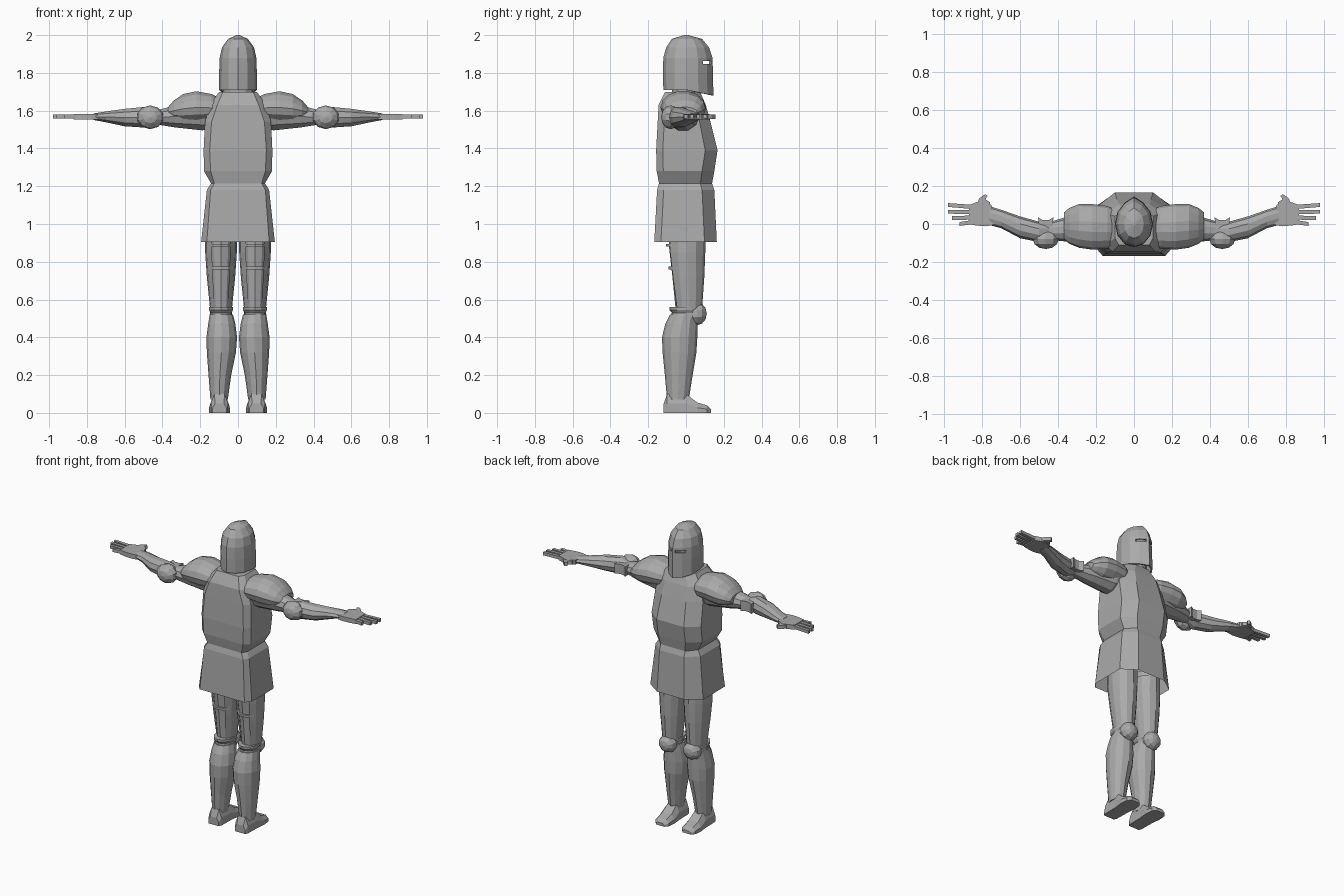
import bpy, bmesh, math
from mathutils import Vector

steel = bpy.data.materials.new("steel_grey")
steel.diffuse_color = (0.4, 0.4, 0.4, 1)


def make(name, verts, faces, mirror=False):
    me = bpy.data.meshes.new(name)
    me.from_pydata([tuple(v) for v in verts], [], faces)
    bm = bmesh.new()
    bm.from_mesh(me)
    bmesh.ops.recalc_face_normals(bm, faces=bm.faces)
    bm.to_mesh(me)
    bm.free()
    me.materials.append(steel)
    ob = bpy.data.objects.new(name, me)
    bpy.context.collection.objects.link(ob)
    if mirror:
        ob.modifiers.new("mirror", 'MIRROR').use_mirror_merge = False
    return ob


def loft(name, rings, mirror=False, caps=(True, True), closed=True):
    n = len(rings[0])
    verts = [p for r in rings for p in r]
    faces = []
    for i in range(len(rings) - 1):
        for j in range(n if closed else n - 1):
            k = (j + 1) % n
            faces.append((i*n + j, i*n + k, (i+1)*n + k, (i+1)*n + j))
    if caps[0]:
        faces.append(tuple(range(n)))
    if caps[1]:
        faces.append(tuple(range(len(verts) - n, len(verts))))
    return make(name, verts, faces, mirror)


def arc(n, a0=0.0, a1=360.0, closed=True):
    d = n if closed else n - 1
    return [math.radians(a0 + (a1 - a0) * i / d) for i in range(n)]


def leg_ring(z, xc, y0, y1, rx, angles):
    return [(xc + rx*math.cos(a), (y0+y1)/2 + (y1-y0)/2*math.sin(a), z) for a in angles]


def arm_ring(x, y0, y1, z0, z1, n=10):
    return [(x, (y0+y1)/2 + (y1-y0)/2*math.cos(a), (z0+z1)/2 + (z1-z0)/2*math.sin(a))
            for a in arc(n)]


def legs(name, rows, angles, **kw):
    return loft(name, [leg_ring(*r, angles) for r in rows], mirror=True, **kw)


def arms(name, rows, n=10):
    return loft(name, [arm_ring(*r, n) for r in rows], mirror=True)


def prism(name, pts, z0, z1):
    return loft(name, [[(x, y, z) for x, y in pts] for z in (z0, z1)], mirror=True)


def dome(name, centre, scale, flip=0):
    bm = bmesh.new()
    bmesh.ops.create_uvsphere(bm, u_segments=10, v_segments=6, radius=1)
    for v in bm.verts:   # pole axis turned to y
        x, y, z = v.co
        v.co = Vector(centre) + Vector((x*scale[0], z*scale[1], y*scale[2]))
    bmesh.ops.recalc_face_normals(bm, faces=bm.faces)
    ob = make(name, [], [], True)
    bm.to_mesh(ob.data)
    bm.free()


# coat and skirt: chamfered sections (z, half width, back, front, front flat, back flat)
def coat_ring(z, w, b, f, pf, pb):
    cf, cb = min(0.065, f*0.45), 0.035
    half = [(pf, f), (w, f - cf), (w, 0), (w, b + cb), (pb, b)]
    return [(x, y, z) for x, y in half] + [(-x, y, z) for x, y in reversed(half)]


loft("coat", [coat_ring(*r) for r in (
    (0.905, 0.195, -0.168, 0.163, 0.10, 0.165),
    (1.18, 0.165, -0.153, 0.15, 0.09, 0.145),
    (1.215, 0.143, -0.143, 0.138, 0.09, 0.125),
    (1.28, 0.18, -0.155, 0.15, 0.10, 0.145),
    (1.39, 0.182, -0.158, 0.167, 0.10, 0.15),
    (1.54, 0.175, -0.15, 0.13, 0.09, 0.14),
    (1.63, 0.15, -0.145, 0.105, 0.08, 0.11),
    (1.70, 0.10, -0.11, 0.075, 0.05, 0.08))], caps=(False, True))

# neck
loft("neck", [leg_ring(z, 0, -0.075, 0.07, 0.08, arc(12)) for z in (1.66, 1.76)])


# helmet: pointed oval shell with eye slits
def helm_ring(z, w, b, f, slant=0):
    out = []
    for a in arc(12, 90, 450):
        s, c = math.sin(a), math.cos(a)
        y = f*(s if s > 0.9 else s*0.9) if s > 0 else -b*s
        out.append((w*c, y, z - slant*max(0, y)))
    return out


helm = loft("helmet", [helm_ring(*r) for r in (
    (1.71, 0.10, -0.12, 0.145, 0.2), (1.80, 0.10, -0.122, 0.143), (1.88, 0.097, -0.12, 0.14),
    (1.935, 0.085, -0.105, 0.122), (1.98, 0.052, -0.075, 0.085), (2.0, 0.008, -0.01, 0.012))],
    caps=(False, True))
sol = helm.modifiers.new("thickness", 'SOLIDIFY')
sol.thickness = 0.01
slit = prism("slit_cutter", [(0.012, 0.09), (0.15, 0.09), (0.15, 0.2), (0.012, 0.2)], 1.848, 1.864)
slit.hide_render = True
slit.hide_viewport = True
cut = helm.modifiers.new("slit", 'BOOLEAN')
cut.object = slit
cut.operation = 'DIFFERENCE'

# shoulders and arms: (x, y0, y1, z0, z1)
arms("shoulder_plate", [
    (0.09, -0.115, 0.07, 1.56, 1.665), (0.14, -0.13, 0.095, 1.54, 1.69),
    (0.22, -0.135, 0.105, 1.53, 1.705), (0.29, -0.125, 0.105, 1.53, 1.69),
    (0.34, -0.105, 0.085, 1.545, 1.655), (0.37, -0.08, 0.06, 1.56, 1.62)], 14)
arms("upper_arm", [
    (0.13, -0.10, 0.07, 1.50, 1.64), (0.19, -0.10, 0.07, 1.492, 1.65),
    (0.33, -0.095, 0.045, 1.508, 1.63), (0.43, -0.085, 0.015, 1.525, 1.605),
    (0.47, -0.085, 0.01, 1.53, 1.60)])
arms("forearm", [
    (0.44, -0.085, 0.01, 1.53, 1.60), (0.50, -0.095, 0.012, 1.508, 1.622),
    (0.60, -0.075, 0.04, 1.515, 1.612), (0.70, -0.022, 0.075, 1.537, 1.597),
    (0.765, -0.005, 0.095, 1.55, 1.586)])
dome("elbow_guard", (0.465, -0.08, 1.565), (0.072, 0.052, 0.063))
prism("elbow_wing_upper", [(0.43, -0.08), (0.425, 0.035), (0.45, 0.02), (0.48, 0.02),
                           (0.505, 0.035), (0.50, -0.08)], 1.535, 1.60)

# hands
prism("palm", [(0.74, -0.005), (0.78, -0.012), (0.83, -0.008), (0.87, 0.0), (0.87, 0.10),
               (0.80, 0.125), (0.75, 0.10)], 1.553, 1.583)
prism("thumb", [(0.76, 0.08), (0.76, 0.115), (0.782, 0.13), (0.772, 0.148), (0.785, 0.157),
                (0.815, 0.135), (0.835, 0.09)], 1.557, 1.581)
for i, (y, t, d) in enumerate(((0.09, 0.98, 0.01), (0.062, 0.98, 0.003),
                               (0.034, 0.96, -0.003), (0.01, 0.92, -0.01))):
    prism(f"finger_{i}", [(0.85, y - 0.011), (t, y + d - 0.01),
                          (t, y + d + 0.01), (0.85, y + 0.011)], 1.559, 1.579)

# legs: (z, x centre, y0, y1, half width)
legs("thigh", [(1.0, 0.09, -0.095, 0.09, 0.078), (0.88, 0.09, -0.09, 0.09, 0.075),
               (0.72, 0.09, -0.072, 0.085, 0.066), (0.50, 0.09, -0.05, 0.07, 0.05)], arc(12))
legs("thigh_plate", [(0.96, 0.09, -0.105, 0.103, 0.084), (0.85, 0.09, -0.102, 0.102, 0.084),
                     (0.72, 0.09, -0.085, 0.097, 0.075), (0.55, 0.09, -0.06, 0.085, 0.058)],
     arc(11, -55, 235, False), caps=(False, False), closed=False)
for z, y in ((0.88, -0.107), (0.76, -0.092)):
    legs("thigh_strap", [(z, 0.09, y, 0.08, 0.074), (z + 0.014, 0.09, y, 0.08, 0.074)], arc(12))
legs("knee_band", [(0.505, 0.09, -0.08, 0.07, 0.06), (0.53, 0.09, -0.075, 0.07, 0.056),
                   (0.545, 0.09, -0.088, 0.075, 0.064), (0.56, 0.09, -0.088, 0.075, 0.064)], arc(12))
dome("knee_guard", (0.09, 0.06, 0.525), (0.06, 0.05, 0.06))
legs("greave", [(0.52, 0.088, -0.085, 0.065, 0.062), (0.47, 0.086, -0.11, 0.062, 0.072),
                (0.40, 0.086, -0.127, 0.06, 0.081), (0.32, 0.088, -0.124, 0.055, 0.077),
                (0.20, 0.096, -0.112, 0.035, 0.06), (0.07, 0.10, -0.10, 0.015, 0.046)], arc(12))

# feet: sections along y (y, height, half width)
loft("foot", [[(0.098 + s*w, y, h*k) for s, k in
               ((-1, 0), (-1, 0.5), (-0.6, 1), (0.6, 1), (1, 0.5), (1, 0))]
              for y, h, w in ((-0.118, 0.05, 0.038), (-0.10, 0.10, 0.046), (0.0, 0.10, 0.048),
                              (0.06, 0.055, 0.055), (0.11, 0.04, 0.05), (0.133, 0.02, 0.03))],
     mirror=True)
